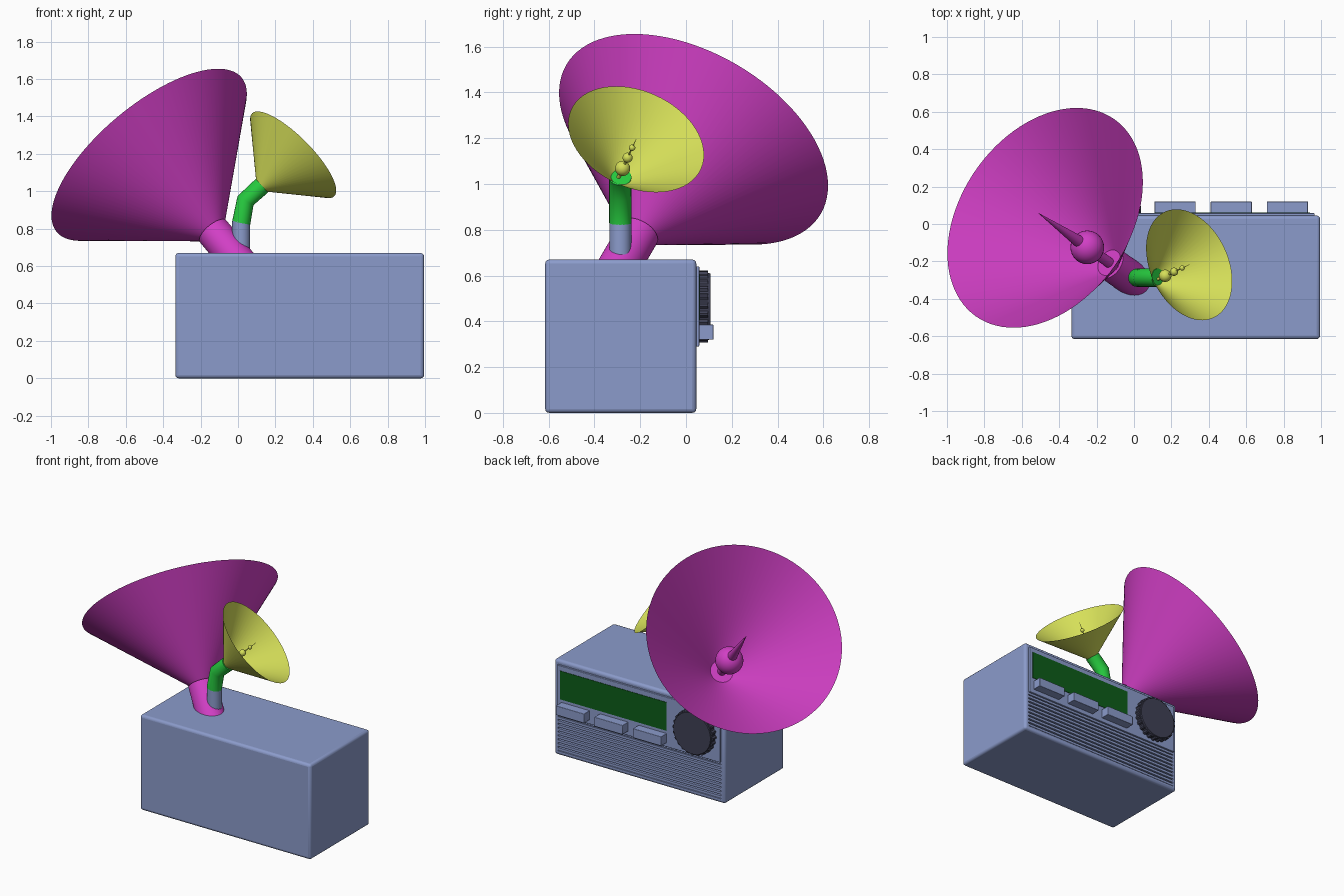
import bpy, bmesh, math
from mathutils import Vector

if "Cube" in bpy.data.objects:
    bpy.data.objects.remove(bpy.data.objects["Cube"])


def material(name, r, g, b):
    m = bpy.data.materials.new(name)
    m.diffuse_color = (r, g, b, 1)
    m.use_nodes = True
    m.node_tree.nodes["Principled BSDF"].inputs["Base Color"].default_value = m.diffuse_color
    return m


BLUE = material("blue", .26, .33, .60)
MAGENTA = material("magenta", .64, .05, .56)
YELLOW = material("yellow", .67, .74, .10)
GREEN = material("green", .02, .60, .05)
SCREEN = material("screen_green", .004, .11, .01)
DARK = material("dark", .05, .052, .09)


def finish(ob, name, mat, smooth=True):
    ob.name = name
    ob.data.materials.append(mat)
    if smooth:
        bpy.ops.object.select_all(action='DESELECT')
        ob.select_set(True)
        bpy.context.view_layer.objects.active = ob
        bpy.ops.object.shade_smooth_by_angle(angle=math.radians(35))
    return ob


def box(name, x0, x1, y0, y1, z0, z1, mat, bevel=0):
    bpy.ops.mesh.primitive_cube_add(size=1, location=((x0 + x1) / 2, (y0 + y1) / 2, (z0 + z1) / 2))
    ob = bpy.context.object
    ob.scale = (x1 - x0, y1 - y0, z1 - z0)
    bpy.ops.object.transform_apply(location=False, rotation=False, scale=True)
    if bevel:
        b = ob.modifiers.new("bevel", 'BEVEL')
        b.width, b.segments = bevel, 3
    return finish(ob, name, mat, smooth=bevel > 0)


def frustum(name, a, b, ra, rb, mat, sides=32, capped=True):
    a, b = Vector(a), Vector(b)
    bpy.ops.mesh.primitive_cone_add(vertices=sides, radius1=ra, radius2=rb, depth=(b - a).length,
                                    end_fill_type='NGON' if capped else 'NOTHING', location=(a + b) / 2)
    ob = bpy.context.object
    ob.rotation_euler = (b - a).to_track_quat('Z', 'Y').to_euler()
    return finish(ob, name, mat)


def ball(name, p, r, mat):
    bpy.ops.mesh.primitive_uv_sphere_add(segments=32, ring_count=16, radius=r, location=p)
    return finish(bpy.context.object, name, mat)


# Radio body, with a shallow recess for the speaker grille on the +y face
body = box("radio_body", -.335, .995, -.615, .045, 0, .67, BLUE)
cutter = box("grille_cutter", -.305, .965, .02, .10, .03, .275, BLUE, 0)
cutter.hide_render = True
cutter.hide_set(True)
bev = body.modifiers.new("bevel", 'BEVEL')
bev.width, bev.segments = .018, 3
cut = body.modifiers.new("recess", 'BOOLEAN')
cut.operation, cut.object = 'DIFFERENCE', cutter
finish(body, "radio_body", BLUE)

# Grille slats
for i in range(9):
    z = .034 + i * .0272
    box(f"grille_slat_{i + 1}", -.305, .965, .015, .043, z, z + .017, BLUE)

# Control panel, display and buttons
box("control_panel", -.305, .965, .03, .058, .29, .64, BLUE, .004)
box("display", .11, .94, .05, .061, .405, .605, SCREEN)
for i in range(3):
    x = .11 + i * .30
    box(f"button_{i + 1}", x, x + .22, .05, .12, .32, .385, BLUE, .003)

# Knurled tuning knob
bm = bmesh.new()
n = 96
ring = [bm.verts.new((math.cos(2 * math.pi * i / n) * r, .055, math.sin(2 * math.pi * i / n) * r))
        for i in range(n) for r in [.157 if i % 4 < 2 else .148]]
face = bm.faces.new(ring)
ext = bmesh.ops.extrude_face_region(bm, geom=[face])
bmesh.ops.translate(bm, vec=(0, .042, 0), verts=[v for v in ext['geom'] if isinstance(v, bmesh.types.BMVert)])
bmesh.ops.recalc_face_normals(bm, faces=bm.faces)
mesh = bpy.data.meshes.new("tuning_knob")
bm.to_mesh(mesh)
bm.free()
knob = bpy.data.objects.new("tuning_knob", mesh)
knob.location = (-.12, 0, .465)
bpy.context.collection.objects.link(knob)
finish(knob, "tuning_knob", DARK, smooth=False)
frustum("knob_face", (-.12, .09, .465), (-.12, .106, .465), .148, .144, DARK, 64)

# Large horn: everything sits on one slanted axis through the rim centre
centre = Vector((-.475, .033, 1.195))
axis = Vector((-.585, .41, .70)).normalized()
on = lambda t: centre - axis * t
frustum("large_horn", on(.61), on(0), .05, .644, MAGENTA, 96, capped=False)
frustum("large_horn_neck", on(.90), on(.585), .092, .092, MAGENTA, 48)
frustum("large_horn_rod", on(.62), on(.36), .028, .028, MAGENTA)
ball("large_horn_ball", on(.385), .09, MAGENTA)
frustum("large_horn_spike", on(.32), on(-.06), .033, .001, MAGENTA)

# Blue stem and bent green pipe
frustum("stem", (.017, -.287, .60), (.017, -.287, .842), .048, .048, BLUE)
curve = bpy.data.curves.new("bent_pipe", 'CURVE')
curve.dimensions = '3D'
curve.bevel_depth, curve.bevel_resolution, curve.use_fill_caps = .049, 8, True
spline = curve.splines.new('POLY')
path = [(.017, .83), (.04, .95), (.128, 1.03)]
spline.points.add(len(path) - 1)
for pt, (x, z) in zip(spline.points, path):
    pt.co = (x, -.287, z, 1)
pipe = bpy.data.objects.new("bent_pipe", curve)
bpy.context.collection.objects.link(pipe)
pipe.data.materials.append(GREEN)

# Small horn with a row of shrinking beads
centre = Vector((.295, -.218, 1.195))
axis = Vector((.675, .31, .67)).normalized()
frustum("small_horn", on(.275), on(0), .012, .312, YELLOW, 64, capped=False)
frustum("small_horn_rod", on(.27), on(0), .009, .001, YELLOW, 16)
for i, (t, r) in enumerate([(.19, .033), (.12, .022), (.055, .014)]):
    ball(f"small_horn_bead_{i + 1}", on(t), r, YELLOW)
